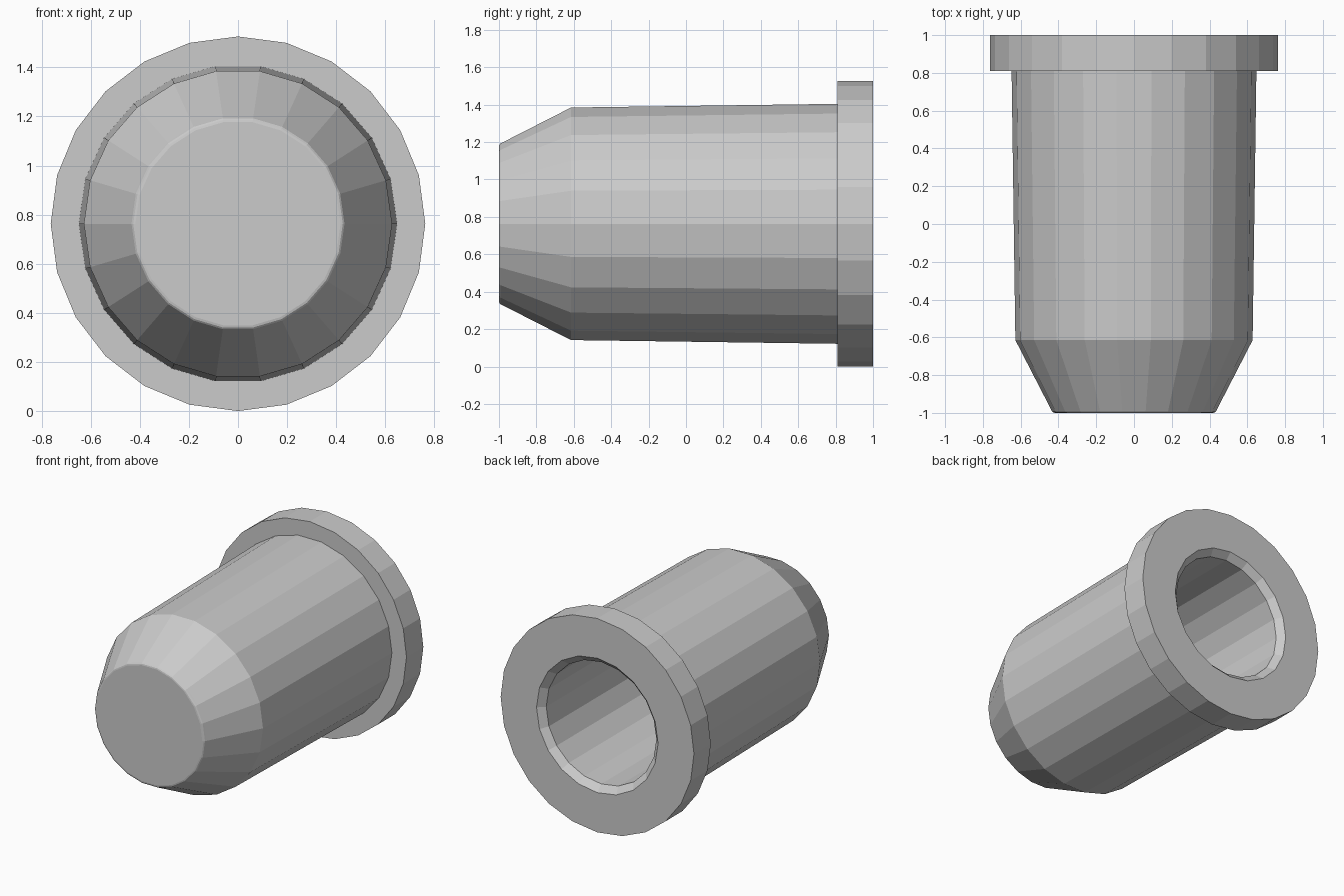
import bpy, bmesh
from math import cos, sin, pi
from mathutils import Vector

if "Cube" in bpy.data.objects:
    bpy.data.objects.remove(bpy.data.objects["Cube"])

R_FLANGE = 0.763
bm = bmesh.new()


def ring(radius, y, sides):
    verts = [bm.verts.new((radius * cos(2 * pi * i / sides), y,
                           R_FLANGE + radius * sin(2 * pi * i / sides)))
             for i in range(sides)]
    for i in range(sides):
        bm.edges.new((verts[i], verts[(i + 1) % sides]))
    return verts


def loft(profile, sides):
    """Skin a (radius, y) profile around the y axis; return its rings."""
    rings = [ring(r, y, sides) for r, y in profile]
    for a, b in zip(rings, rings[1:]):
        for i in range(sides):
            j = (i + 1) % sides
            bm.faces.new((a[i], a[j], b[j], b[i]))
    return rings


def loop_edges(verts):
    n = len(verts)
    return [bm.edges.get((verts[i], verts[(i + 1) % n])) for i in range(n)]


def annulus(outer, inner, y_dir):
    bmesh.ops.triangle_fill(bm, edges=loop_edges(outer) + loop_edges(inner),
                            use_beauty=True, normal=Vector((0, y_dir, 0)))


# tapered barrel, conical nose and small rounded tip edge
barrel = loft([(0.648, 0.81), (0.628, -0.615), (0.438, -0.984),
               (0.434, -0.992), (0.427, -0.998), (0.418, -1.0)], 22)
bm.faces.new(barrel[-1])

# collar at the back
collar = loft([(R_FLANGE, 0.81), (R_FLANGE, 1.0)], 24)

# blind bore with countersunk mouth
bore = loft([(0.48, 1.0), (0.435, 0.955), (0.435, -0.8)], 20)
bm.faces.new(bore[-1])

# flat collar faces joining the three surfaces
annulus(collar[0], barrel[0], -1)
annulus(collar[1], bore[0], 1)

bmesh.ops.recalc_face_normals(bm, faces=bm.faces[:])
mesh = bpy.data.meshes.new("flanged_sleeve")
bm.to_mesh(mesh)
bm.free()
sleeve = bpy.data.objects.new("flanged_sleeve", mesh)
bpy.context.collection.objects.link(sleeve)
